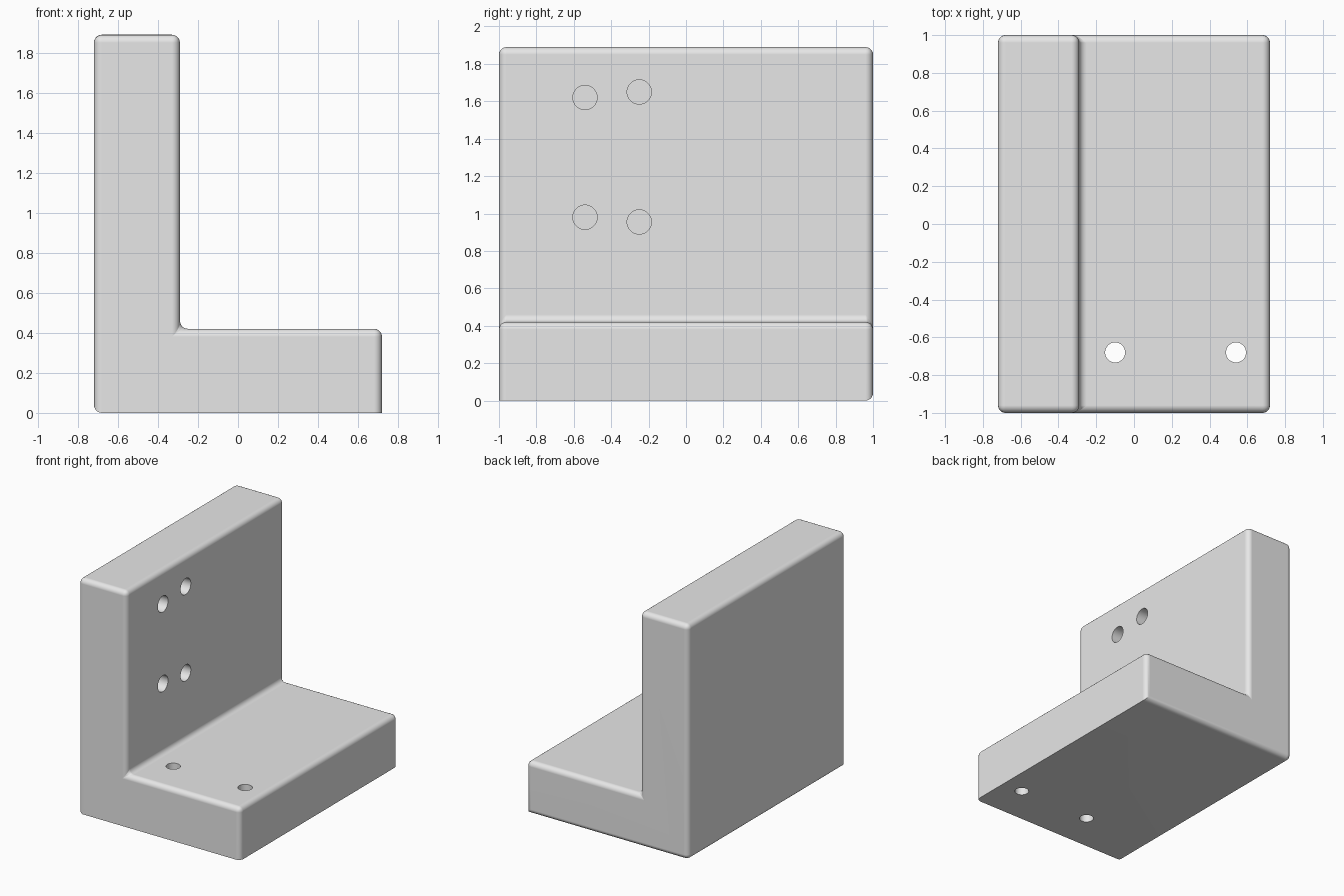
import bpy, bmesh, math
from mathutils import Matrix

if "Cube" in bpy.data.objects:
    bpy.data.objects.remove(bpy.data.objects["Cube"])

grey = bpy.data.materials.new("light grey")
grey.diffuse_color = (0.8, 0.8, 0.8, 1)
grey.use_nodes = True
grey.node_tree.nodes["Principled BSDF"].inputs["Base Color"].default_value = grey.diffuse_color

X, Y, TOP = 0.72, 1.0, 1.89
WALL, BASE, R = -0.29, 0.42, 0.04


def to_object(bm, name):
    bmesh.ops.recalc_face_normals(bm, faces=bm.faces)
    mesh = bpy.data.meshes.new(name)
    bm.to_mesh(mesh)
    bm.free()
    mesh.materials.append(grey)
    obj = bpy.data.objects.new(name, mesh)
    bpy.context.collection.objects.link(obj)
    return obj


# L-shaped body extruded from its front profile
profile = [(-X, 0), (X, 0), (X, BASE), (WALL, BASE), (WALL, TOP), (-X, TOP)]
bm = bmesh.new()
face = bm.faces.new([bm.verts.new((x, -Y, z)) for x, z in profile])
ext = bmesh.ops.extrude_face_region(bm, geom=[face])
bmesh.ops.translate(bm, vec=(0, 2 * Y, 0),
                    verts=[g for g in ext["geom"] if isinstance(g, bmesh.types.BMVert)])
bmesh.ops.recalc_face_normals(bm, faces=bm.faces)


# Round every edge except the bottom front and bottom right ones
def stays_sharp(edge):
    return all(v.co.z < 0.001 for v in edge.verts) and (
        all(v.co.y < 0 for v in edge.verts) or all(v.co.x > 0 for v in edge.verts))


bmesh.ops.bevel(bm, geom=[e for e in bm.edges if not stays_sharp(e)], offset=R,
                offset_type='OFFSET', segments=5, profile=0.5, affect='EDGES',
                clamp_overlap=True)
body = to_object(bm, "angle_bracket")


# Hole cutters: blind ones in the wall, through ones in the base
def add_cylinder(bm, radius, depth, matrix):
    bmesh.ops.create_cone(bm, cap_ends=True, segments=48, radius1=radius,
                          radius2=radius, depth=depth, matrix=matrix)


bm = bmesh.new()
turn = Matrix.Rotation(math.pi / 2, 4, 'Y')
for y, z in [(-0.54, 1.62), (-0.25, 1.65), (-0.54, 0.98), (-0.25, 0.955)]:
    add_cylinder(bm, 0.065, 0.5, Matrix.Translation((WALL, y, z)) @ turn)
for x in (-0.10, 0.54):
    add_cylinder(bm, 0.053, 0.8, Matrix.Translation((x, -0.68, 0.2)))
cutter = to_object(bm, "hole_cutter")

mod = body.modifiers.new("holes", 'BOOLEAN')
mod.object = cutter
mod.solver = 'EXACT'
bpy.context.view_layer.objects.active = body
body.select_set(True)
bpy.ops.object.modifier_apply(modifier=mod.name)
bpy.data.objects.remove(cutter)

# Smooth rounded edges, keep flat faces flat
bpy.ops.object.shade_smooth_by_angle(angle=math.radians(35))
weighted = body.modifiers.new("flat_normals", 'WEIGHTED_NORMAL')
weighted.keep_sharp = True
